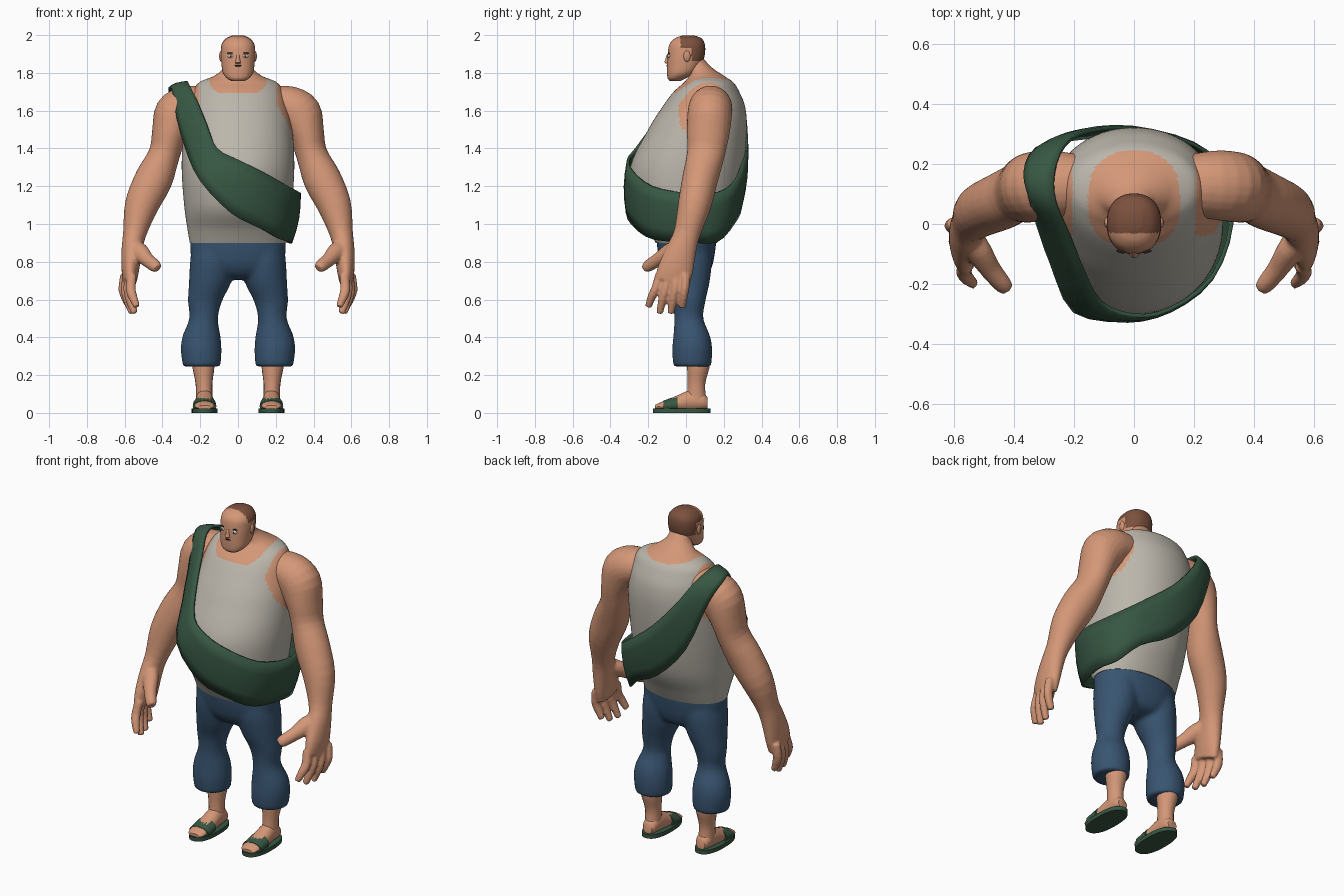
import bpy, bmesh, math
from mathutils import Vector

cube = bpy.data.objects.get("Cube")
if cube:
    bpy.data.objects.remove(cube)


def material(name, r, g, b):
    m = bpy.data.materials.new(name)
    m.use_nodes = True
    m.diffuse_color = (r, g, b, 1)
    m.node_tree.nodes["Principled BSDF"].inputs["Base Color"].default_value = (r, g, b, 1)
    return m


SKIN = material("skin", .66, .31, .185)
SHIRT = material("shirt_grey", .50, .47, .41)
GREEN = material("dark_green", .038, .095, .056)
BLUE = material("denim_blue", .04, .09, .165)
HAIR = material("hair_brown", .20, .082, .048)
DARK = material("dark_brown", .04, .015, .012)
WHITE = material("eye_white", .6, .6, .55)

X, Y, Z = Vector((1, 0, 0)), Vector((0, 1, 0)), Vector((0, 0, 1))


def spline(rows, k, closed=False):
    """Smoothly resample rows of numbers, k steps per span."""
    n, out = len(rows), []
    pick = (lambda i: rows[i % n]) if closed else (lambda i: rows[max(0, min(n - 1, i))])
    for i in range(n if closed else n - 1):
        for s in range(k):
            t = s / k
            out.append([.5 * (2 * b + (c - a) * t + (2 * a - 5 * b + 4 * c - d) * t * t
                              + (3 * b - a - 3 * c + d) * t ** 3)
                        for a, b, c, d in zip(pick(i - 1), pick(i), pick(i + 1), pick(i + 2))])
    return out if closed else out + [list(rows[-1])]


def finish(name, bm, mats, angle=45):
    bmesh.ops.recalc_face_normals(bm, faces=bm.faces[:])
    me = bpy.data.meshes.new(name)
    bm.to_mesh(me)
    bm.free()
    for m in mats:
        me.materials.append(m)
    ob = bpy.data.objects.new(name, me)
    bpy.context.collection.objects.link(ob)
    bpy.ops.object.select_all(action='DESELECT')
    ob.select_set(True)
    bpy.context.view_layer.objects.active = ob
    bpy.ops.object.shade_smooth_by_angle(angle=math.radians(angle))
    return ob


def fuse(name, parts, voxel, rounds):
    """Join overlapping parts into one smooth skin."""
    bpy.ops.object.select_all(action='DESELECT')
    for ob in parts:
        ob.select_set(True)
    bpy.context.view_layer.objects.active = parts[0]
    bpy.ops.object.join()
    parts[0].name = name
    mod = parts[0].modifiers.new("fuse", 'REMESH')
    mod.mode = 'VOXEL'
    mod.voxel_size = voxel
    mod.use_smooth_shade = True
    parts[0].modifiers.new("soften", 'SMOOTH').iterations = rounds


def loft(name, rows, mats, side=1, axes=None, n=20, k=3, power=2, rule=None):
    """Rows are x, y, z and two half widths; sections follow the path or fixed axes."""
    rows = spline(rows, k)
    bm, rings = bmesh.new(), []
    pts = [Vector(r[:3]) for r in rows]
    for i, r in enumerate(rows):
        if axes:
            u, v = axes
        else:
            t = (pts[min(i + 1, len(pts) - 1)] - pts[max(i - 1, 0)]).normalized()
            u = Y.cross(t).normalized()
            v = t.cross(u)
        ring = []
        for j in range(n):
            c, s = math.cos(math.tau * j / n), math.sin(math.tau * j / n)
            f = (abs(c) ** power + abs(s) ** power) ** (-1 / power)
            p = pts[i] + u * (r[3] * c * f) + v * (r[4] * s * f)
            ring.append(bm.verts.new((p.x * side, p.y, p.z)))
        rings.append(ring)
    for a, b in zip(rings, rings[1:]):
        for j in range(n):
            bm.faces.new((a[j], a[j - 1], b[j - 1], b[j]))
    bm.faces.new(rings[0])
    bm.faces.new(rings[-1])
    if rule:
        for f in bm.faces:
            f.material_index = rule(f.calc_center_median())
    return finish(name, bm, mats)


def upright(rows):
    """Rows of z, front y, back y, half width become loft rows."""
    return [(0, (f + b) / 2, z, w, (b - f) / 2) for z, f, b, w in rows]


def blob(name, pos, size, mat):
    bm = bmesh.new()
    bmesh.ops.create_uvsphere(bm, u_segments=12, v_segments=8, radius=1)
    bmesh.ops.scale(bm, vec=size, verts=bm.verts[:])
    bmesh.ops.translate(bm, vec=pos, verts=bm.verts[:])
    return finish(name, bm, [mat], 60)


# torso: vest with bare neckline and armholes
def vest_rule(p):
    neck = p.z > 1.692 and (abs(p.x) / .155) ** 2.4 + (abs(p.y - .08) / .165) ** 2.4 < 1
    armhole = abs(p.x) > .205 and ((p.y - .1) / .14) ** 2 + ((p.z - 1.6) / .17) ** 2 < 1
    return 1 if neck or armhole else 0


loft("torso", upright([
    (.9, -.16, .165, .255), (.97, -.2, .2, .267), (1.1, -.285, .265, .285),
    (1.3, -.295, .305, .298), (1.5, -.2, .322, .288), (1.62, -.125, .313, .265),
    (1.7, -.065, .282, .24), (1.75, -.01, .25, .205), (1.785, .015, .2, .125),
    (1.83, .005, .135, .072), (1.88, -.01, .09, .06)]),
    [SHIRT, SKIN], axes=(X, Y), n=112, k=9, power=2.05, rule=vest_rule)

# head with cropped hair
loft("head", upright([
    (1.757, -.085, -.03, .035), (1.772, -.097, 0, .06), (1.80, -.1, .05, .08),
    (1.85, -.1, .085, .088), (1.9, -.097, .1, .091), (1.95, -.088, .1, .087),
    (1.982, -.06, .083, .064), (1.998, -.02, .045, .03)]),
    [SKIN, HAIR], axes=(X, Y), n=72, k=8, power=2.25,
    rule=lambda p: int((p.y > -.03 and p.z > 1.935) or (p.y > .03 and p.z > 1.86)))
loft("nose", [(0, -.09, 1.9, .008, .01), (0, -.098, 1.87, .011, .012),
              (0, -.1, 1.855, .015, .014), (0, -.094, 1.848, .01, .006)],
     [SKIN], axes=(X, Y), n=12)
blob("mouth", (0, -.098, 1.838), (.019, .006, .005), DARK)

for side, tag in ((1, "left"), (-1, "right")):
    # face details
    blob(tag + "_ear", (side * .088, .005, 1.888), (.012, .019, .03), SKIN)
    blob(tag + "_eye", (side * .038, -.09, 1.889), (.018, .008, .01), WHITE)
    blob(tag + "_pupil", (side * .038, -.0955, 1.889), (.005, .004, .006), DARK)
    blob(tag + "_brow", (side * .04, -.09, 1.905), (.02, .005, .003), DARK)

    # arm down to the palm
    arm = [loft(tag + "_arm", [
        (.17, .13, 1.635, .095, .1), (.265, .13, 1.62, .112, .115), (.325, .125, 1.575, .122, .118),
        (.362, .117, 1.48, .095, .113), (.39, .105, 1.37, .083, .1),
        (.445, .075, 1.24, .1, .095), (.51, .045, 1.1, .09, .088),
        (.547, .005, .95, .062, .07), (.562, -.025, .86, .055, .08),
        (.57, -.055, .76, .047, .094), (.572, -.075, .69, .035, .094)], [SKIN], side, n=24)]
    # fingers and thumb
    for i in range(4):
        y, drop = -.14 + .047 * i, (.035, 0, 0, .03)[i]
        tip = -.2 + .06 * i
        x = .55 + .013 * i
        arm.append(loft(f"{tag}_finger_{i + 1}", [
            (x + .01, y, .73, .025, .024), (x + .018, (y * 2 + tip) / 3, .66, .027, .024),
            (x + .008, (y + tip * 2) / 3, .60 + drop / 2, .025, .023),
            (x - .015, tip, .527 + drop, .018, .018)], [SKIN], side, n=10))
    arm.append(loft(tag + "_thumb", [
        (.56, -.03, .88, .045, .05), (.52, -.09, .85, .05, .042),
        (.48, -.15, .81, .038, .035), (.44, -.2, .778, .034, .03),
        (.425, -.217, .765, .025, .022)], [SKIN], side, n=12))
    fuse(tag + "_arm", arm, .008, 3)

    # lower leg, foot and sandal
    loft(tag + "_shin", [
        (.185, .065, .3, .06, .062), (.183, .065, .24, .058, .06), (.18, .055, .15, .044, .047),
        (.178, .055, .06, .045, .055)], [SKIN], side, (X, Y), 18)
    loft(tag + "_foot", [
        (.177, .115, .05, .03, .03), (.177, .09, .06, .043, .046), (.177, .03, .066, .047, .058),
        (.177, -.03, .053, .051, .047), (.177, -.09, .043, .055, .032),
        (.177, -.145, .034, .05, .018), (.177, -.165, .03, .035, .01)],
        [SKIN], side, (X, Z), 18)
    loft(tag + "_sandal_sole", [(.177, -.023, z, .068, .153) for z in (0, .024)],
         [GREEN], side, (X, Y), 28, 1, 2.4)
    loft(tag + "_sandal_strap", [
        (.177, -.045, .045, .061, .046), (.177, -.12, .034, .063, .031)],
        [GREEN], side, (X, Z), 20, 1)

# trousers: seat and two legs with gathered cuffs
trousers = [loft("trousers", upright([
    (.705, -.035, .05, .04), (.725, -.09, .11, .14), (.78, -.13, .14, .235),
    (.86, -.15, .155, .252), (.93, -.158, .163, .25)]),
    [BLUE], axes=(X, Y), n=32, power=2.2)]
for side in (1, -1):
    trousers.append(loft("trouser_leg", [
        (.125, .0, .9, .115, .125), (.132, .005, .8, .122, .132), (.148, .01, .69, .112, .115),
        (.175, .015, .59, .09, .088), (.182, .015, .5, .076, .077), (.193, .03, .41, .1, .097),
        (.195, .033, .34, .108, .106), (.193, .033, .27, .103, .103), (.193, .033, .245, .098, .098)],
        [BLUE], side, (X, Y), 24))
fuse("trousers", trousers, .012, 5)

# sash: loop of upper and lower edge points, bowed outward between
stations = [
    (-.26, .07, 1.74, -.345, .08, 1.705), (-.22, -.03, 1.66, -.318, -.01, 1.55),
    (-.17, -.155, 1.54, -.275, -.13, 1.4), (-.11, -.262, 1.4, -.2, -.29, 1.23),
    (0, -.306, 1.34, -.04, -.312, 1.06), (.12, -.285, 1.28, .11, -.265, .98),
    (.26, -.18, 1.2, .22, -.17, .92), (.325, .0, 1.165, .28, .02, .905),
    (.3, .17, 1.17, .255, .16, .905), (.2, .265, 1.24, .16, .25, 1.0),
    (0, .318, 1.4, -.02, .292, 1.1), (-.15, .31, 1.57, -.2, .285, 1.3),
    (-.23, .265, 1.69, -.325, .25, 1.6), (-.265, .17, 1.745, -.365, .17, 1.705)]
bm, strips = bmesh.new(), []
for row in spline(stations, 3, True):
    up, low = Vector(row[:3]), Vector(row[3:])
    out = (up + low) / 2 - Vector((0, .02, 1.25))
    out.z *= .3
    out.normalize()
    strips.append([bm.verts.new(up.lerp(low, t / 4) + out * .014 * math.sin(math.pi * t / 4))
                   for t in range(5)])
for i, b in enumerate(strips):
    a = strips[i - 1]
    for t in range(4):
        bm.faces.new((a[t], a[t + 1], b[t + 1], b[t]))
sash = finish("sash", bm, [GREEN])
thick = sash.modifiers.new("thickness", 'SOLIDIFY')
thick.thickness = .014
thick.offset = 0
